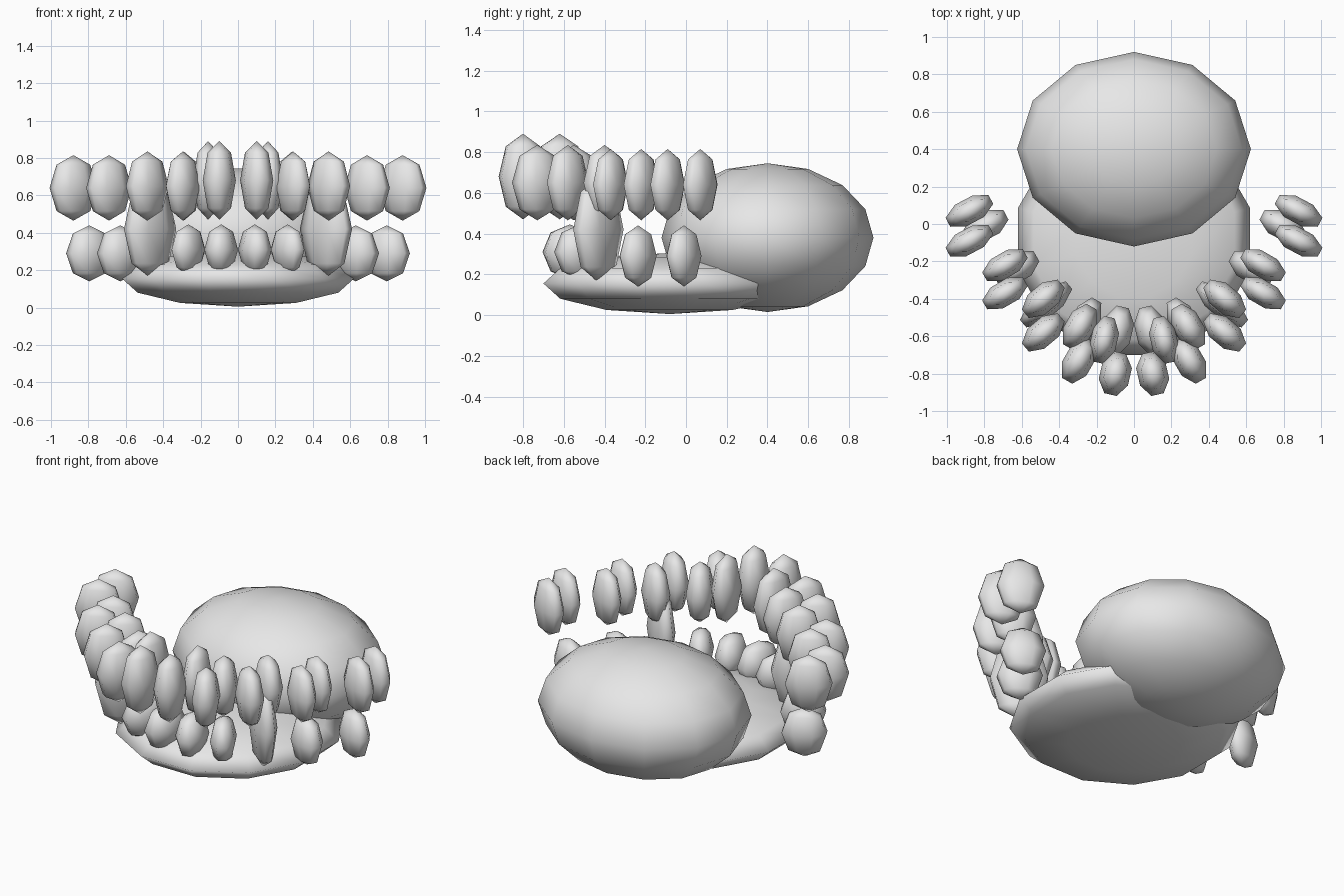
import bpy
from math import radians, cos, pi

cube = bpy.data.objects.get("Cube")
if cube:
    bpy.data.objects.remove(cube, do_unlink=True)

grey = bpy.data.materials.new("light grey")
grey.use_nodes = True
grey.diffuse_color = (0.8, 0.8, 0.8, 1)
grey.node_tree.nodes["Principled BSDF"].inputs["Base Color"].default_value = (0.8, 0.8, 0.8, 1)


def ellipsoid(name, centre, radii, segments, rings, angle=0, flat_ends=False):
    """Low-poly smooth ellipsoid; flat_ends turns the polygon so its sides face the axes."""
    bpy.ops.mesh.primitive_uv_sphere_add(segments=segments, ring_count=rings, radius=1)
    ob = bpy.context.object
    ob.name = name
    if flat_ends:
        ob.rotation_euler.z = pi / segments
        bpy.ops.object.transform_apply(location=False, rotation=True, scale=False)
    grow = 1 / cos(pi / segments) if flat_ends else 1
    ob.scale = (radii[0] * grow, radii[1] * grow, radii[2])
    bpy.ops.object.transform_apply(location=False, rotation=False, scale=True)
    ob.rotation_euler.z = radians(angle)
    ob.location = centre
    bpy.ops.object.shade_smooth()
    ob.data.materials.append(grey)
    return ob


# Throat ball and shallow lower jaw
ellipsoid("throat", (0, 0.4, 0.38), (0.625, 0.52, 0.365), 12, 8)
ellipsoid("lower_jaw", (0, -0.08, 0.155), (0.62, 0.62, 0.15), 12, 6, flat_ends=True)

# Teeth on the left: x, y, z, half length, half width, half height, outward angle
upper = [
    (0.88, 0.07, 0.64, 0.13, 0.065, 0.175, -28),
    (0.88, -0.09, 0.64, 0.13, 0.065, 0.175, -28),
    (0.69, -0.22, 0.64, 0.125, 0.065, 0.175, -30),
    (0.69, -0.37, 0.64, 0.125, 0.065, 0.175, -30),
    (0.485, -0.40, 0.65, 0.125, 0.07, 0.185, -40),
    (0.485, -0.58, 0.65, 0.125, 0.07, 0.185, -40),
    (0.29, -0.55, 0.65, 0.125, 0.075, 0.185, -60),
    (0.295, -0.73, 0.65, 0.125, 0.075, 0.185, -60),
    (0.16, -0.62, 0.68, 0.125, 0.07, 0.21, -77),
    (0.1, -0.8, 0.68, 0.115, 0.08, 0.21, -77),
]
lower = [
    (0.795, -0.01, 0.29, 0.125, 0.07, 0.15, -28),
    (0.63, -0.235, 0.29, 0.125, 0.075, 0.15, -30),
    (0.265, -0.52, 0.31, 0.13, 0.07, 0.135, -60),
    (0.09, -0.57, 0.31, 0.13, 0.08, 0.135, -77),
]
fang = [(0.47, -0.43, 0.42, 0.16, 0.065, 0.26, -40)]

# Mirror every tooth to the right side
for row, teeth in (("upper_tooth", upper), ("lower_tooth", lower), ("long_tooth", fang)):
    for i, (x, y, z, length, width, height, angle) in enumerate(teeth, 1):
        for side, s in (("left", 1), ("right", -1)):
            ellipsoid(f"{row}_{side}_{i}", (s * x, y, z), (length, width, height),
                      8, 4, s * angle, flat_ends=True)
